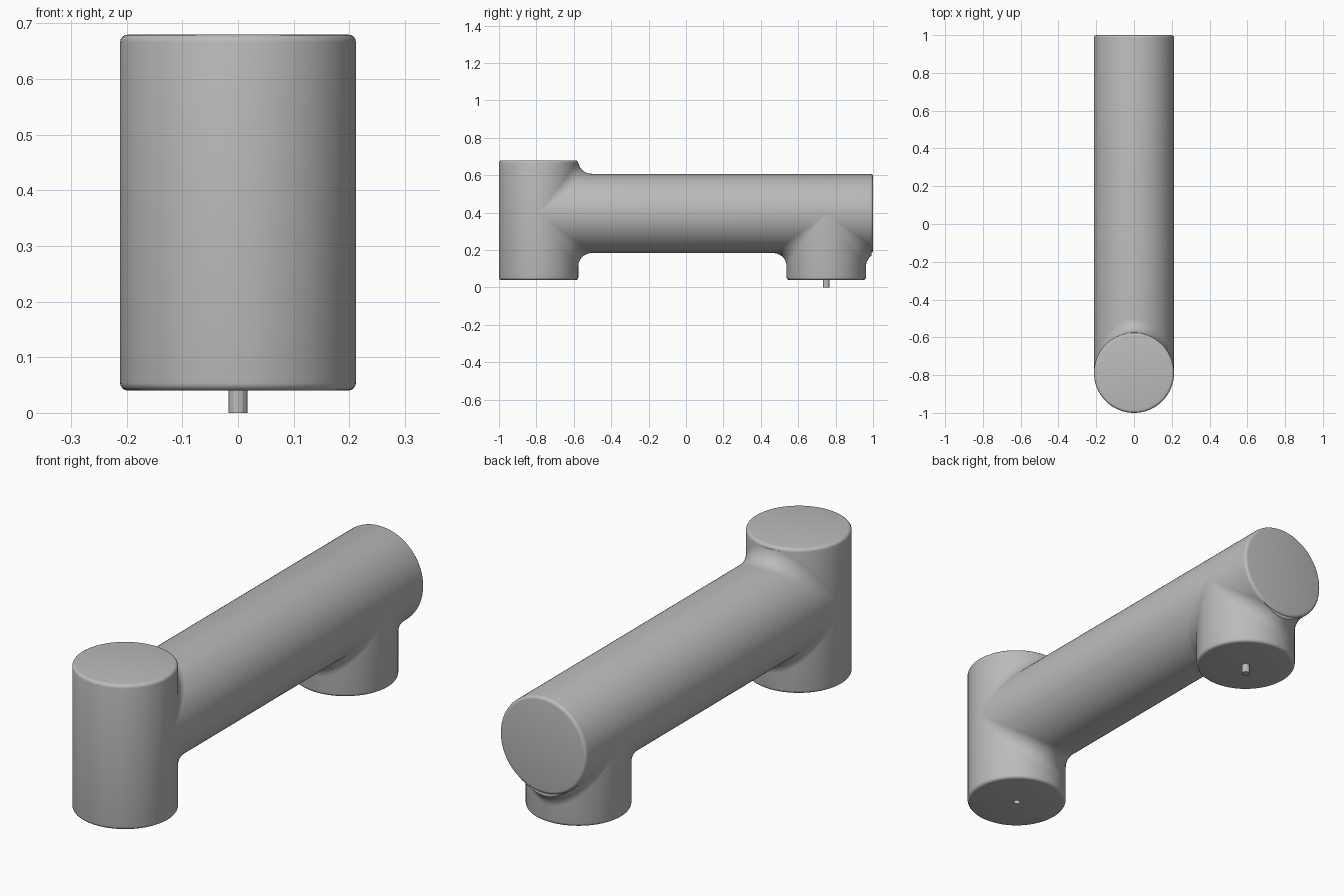
import bpy, bmesh, math
from mathutils import Matrix, Vector

cube = bpy.data.objects.get("Cube")
if cube:
    bpy.data.objects.remove(cube, do_unlink=True)

R = 0.212            # radius of all three tubes
EDGE = 0.014         # rounding of the tube ends
FILLET = 0.072       # blend radius where tubes meet
SEGS = 96
FRONT_Y, REAR_Y, AXIS_Z = -0.788, 0.75, 0.396
BOTTOM, TOP, BACK = 0.04, 0.68, 1.0

grey = bpy.data.materials.new("plain grey")
grey.use_nodes = True
colour = (0.5, 0.5, 0.5, 1)
grey.diffuse_color = colour
grey.node_tree.nodes["Principled BSDF"].inputs["Base Color"].default_value = colour


def finish(name, bm):
    bmesh.ops.remove_doubles(bm, verts=bm.verts, dist=1e-5)
    bmesh.ops.recalc_face_normals(bm, faces=bm.faces)
    mesh = bpy.data.meshes.new(name)
    bm.to_mesh(mesh)
    bm.free()
    mesh.materials.append(grey)
    obj = bpy.data.objects.new(name, mesh)
    bpy.context.collection.objects.link(obj)
    bpy.ops.object.select_all(action="DESELECT")
    obj.select_set(True)
    bpy.context.view_layer.objects.active = obj
    bpy.ops.object.shade_smooth_by_angle(angle=math.radians(25))
    return obj


def lathe(name, profile, matrix, segs=SEGS):
    """Revolve (radius, height) points around the local z axis."""
    bm = bmesh.new()
    verts = [bm.verts.new((r, 0, h)) for r, h in profile]
    edges = [bm.edges.new(pair) for pair in zip(verts, verts[1:])]
    bmesh.ops.spin(bm, geom=verts + edges, cent=(0, 0, 0), axis=(0, 0, 1),
                   angle=math.tau, steps=segs, use_merge=True)
    bm.transform(matrix)
    return finish(name, bm)


def rounded_end(h, side):
    """Rounded rim points from the wall to the cap at height h."""
    angles = [math.pi / 2 * i / 4 for i in range(5)]
    return [(R - EDGE + EDGE * math.cos(a), h + side * EDGE * (math.sin(a) - 1))
            for a in angles]


def blend(name, centre_y, sy, sz):
    """Rolling-ball fillet between an upright tube and the arm."""
    bm = bmesh.new()
    rings = []
    for i in range(SEGS // 2 + 1):
        t = -math.pi / 2 + math.tau * i / SEGS
        s, c = math.sin(t), max(math.cos(t), 0)
        ball = Vector((s, c, c)) * (R + FILLET)
        to_post, to_arm = Vector((-s, -c, 0)), Vector((-s, 0, -c))
        ring = [Vector((s, c, c)) * R * 0.9]      # root buried in the tubes
        for k in range(13):
            n = to_post.slerp(to_arm, k / 12) if c > 1e-4 else to_post
            ring.append(ball + n * FILLET)
        rings.append([bm.verts.new((p.x, centre_y + sy * p.y, AXIS_Z + sz * p.z))
                      for p in ring])
    for a, b in zip(rings, rings[1:]):
        for k in range(len(a)):
            j = (k + 1) % len(a)
            bm.faces.new((a[k], a[j], b[j], b[k]))
    bmesh.ops.remove_doubles(bm, verts=bm.verts, dist=1e-5)
    # Trim the blend where it would overrun a tube end
    for co, no in (((0, 0, TOP - EDGE), (0, 0, 1)), ((0, BACK - EDGE / 2, 0), (0, 1, 0))):
        cut = bmesh.ops.bisect_plane(bm, geom=bm.verts[:] + bm.edges[:] + bm.faces[:],
                                     plane_co=co, plane_no=no, clear_outer=True)
        rim = [e for e in cut["geom_cut"] if isinstance(e, bmesh.types.BMEdge)]
        if rim:
            bmesh.ops.holes_fill(bm, edges=rim, sides=0)
    return finish(name, bm)


# Front post with a small socket underneath
socket = [(0, BOTTOM + 0.04), (0.014, BOTTOM + 0.04), (0.014, BOTTOM)]
lathe("front_post",
      socket + rounded_end(BOTTOM, -1)[::-1] + rounded_end(TOP, 1) + [(0, TOP)],
      Matrix.Translation((0, FRONT_Y, 0)))

# Horizontal arm, running from the front post to the back
lathe("arm", [(0, 0), (R, 0)] + rounded_end(BACK - FRONT_Y, 1) + [(0, BACK - FRONT_Y)],
      Matrix.Translation((0, FRONT_Y, AXIS_Z)) @ Matrix.Rotation(-math.pi / 2, 4, "X"))

# Short rear post below the arm, with its locating pin
lathe("rear_post", [(0, BOTTOM)] + rounded_end(BOTTOM, -1)[::-1] + [(R, AXIS_Z), (0, AXIS_Z)],
      Matrix.Translation((0, REAR_Y, 0)))
lathe("rear_pin", [(0, 0), (0.017, 0), (0.017, BOTTOM + 0.02), (0, BOTTOM + 0.02)],
      Matrix.Translation((0, REAR_Y, 0)), segs=12)

# Smooth blends at the joints
blend("front_upper_blend", FRONT_Y, 1, 1)
blend("front_lower_blend", FRONT_Y, 1, -1)
blend("rear_inner_blend", REAR_Y, -1, -1)
blend("rear_outer_blend", REAR_Y, 1, -1)
